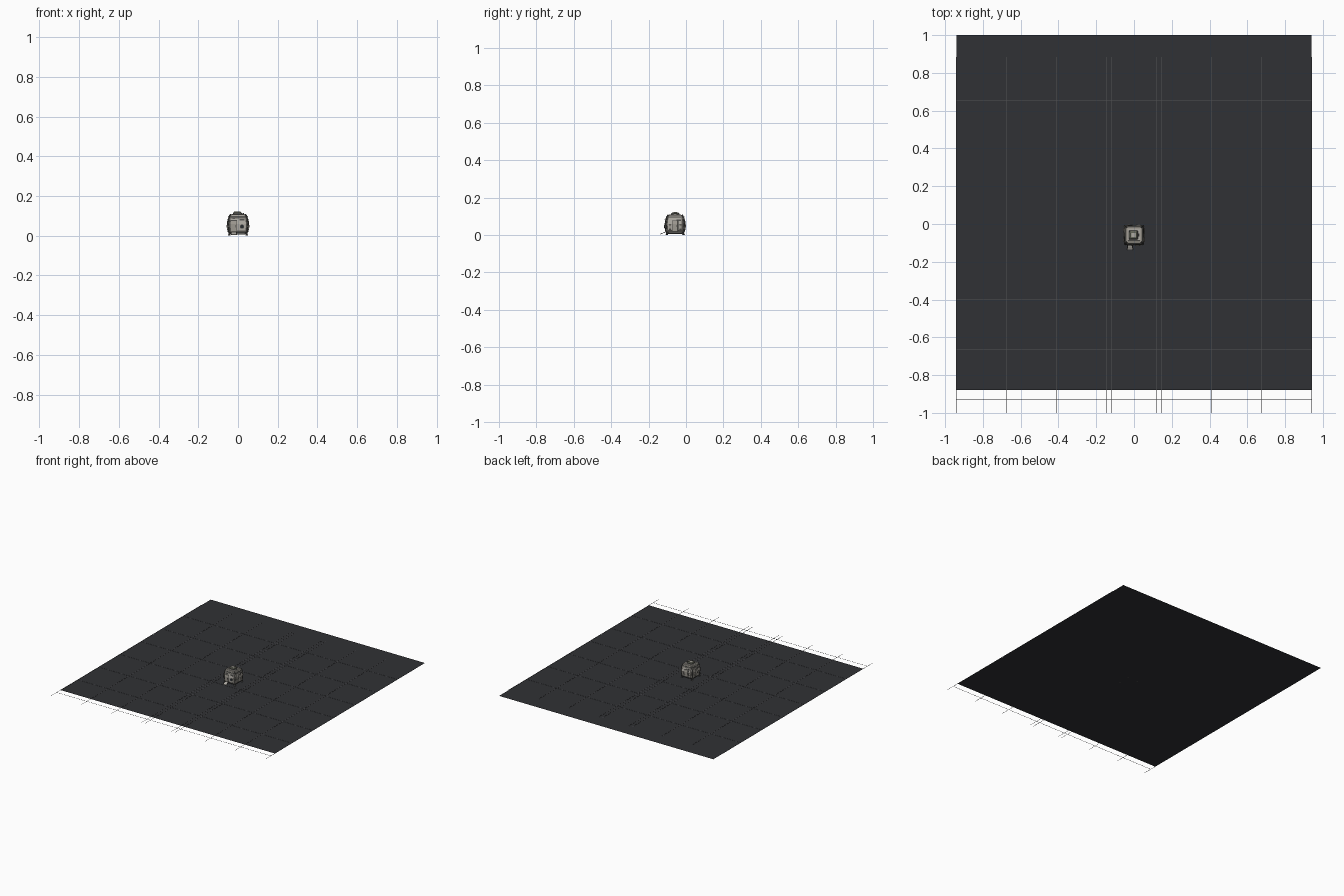
import bpy, bmesh
from math import pi
from mathutils import Vector, Matrix

if "Cube" in bpy.data.objects:
    bpy.data.objects.remove(bpy.data.objects["Cube"])

CY = -0.058          # centre of the cabin and of the floor lines in y
PROFILE = [(0.010, 0.044), (0.020, 0.050), (0.058, 0.053), (0.096, 0.048), (0.107, 0.042)]


def material(name, rgb):
    m = bpy.data.materials.new(name)
    m.diffuse_color = (*rgb, 1)
    m.use_nodes = True
    m.node_tree.nodes["Principled BSDF"].inputs["Base Color"].default_value = m.diffuse_color
    return m


FLOOR = material("floor_dark", (0.03, 0.031, 0.035))
LINE = material("line_grey", (0.09, 0.09, 0.095))
WALL = material("wall_beige", (0.36, 0.34, 0.30))
PANEL = material("panel_light", (0.43, 0.41, 0.37))
TRIM = material("trim_dark", (0.08, 0.08, 0.075))
GLASS = material("glass_dark", (0.02, 0.025, 0.03))
OLIVE = material("hatch_olive", (0.22, 0.23, 0.17))


def finish(name, bm, mat, bevel=0.0):
    bmesh.ops.recalc_face_normals(bm, faces=bm.faces)
    me = bpy.data.meshes.new(name)
    bm.to_mesh(me)
    bm.free()
    me.materials.append(mat)
    ob = bpy.data.objects.new(name, me)
    bpy.context.collection.objects.link(ob)
    if bevel:
        b = ob.modifiers.new("bevel", "BEVEL")
        b.width, b.segments, b.limit_method = bevel, 1, "ANGLE"
    return ob


def turn(k):
    return Matrix.Translation((0, CY, 0)) @ Matrix.Rotation(k * pi / 2, 4, "Z")


def loft(name, rings, mat, bevel=0.0, m=Matrix()):
    bm = bmesh.new()
    rows = [[bm.verts.new(m @ Vector(p)) for p in r] for r in rings]
    n = len(rows[0])
    for a, b in zip(rows, rows[1:]):
        for i in range(n):
            bm.faces.new((a[i], a[(i + 1) % n], b[(i + 1) % n], b[i]))
    bm.faces.new(rows[0])
    bm.faces.new(rows[-1])
    return finish(name, bm, mat, bevel)


def box(name, c, s, mat, bevel=0.0, m=Matrix()):
    bm = bmesh.new()
    bmesh.ops.create_cube(bm, size=1, matrix=m @ Matrix.Translation(c) @ Matrix.Diagonal((*s, 1)))
    return finish(name, bm, mat, bevel)


def rod(name, p, q, r, mat, sides=8, m=Matrix(), r2=None):
    p, q = m @ Vector(p), m @ Vector(q)
    bm = bmesh.new()
    rot = (q - p).to_track_quat("Z", "Y").to_matrix().to_4x4()
    bmesh.ops.create_cone(bm, cap_ends=True, segments=sides, radius1=r,
                          radius2=r if r2 is None else r2, depth=(q - p).length,
                          matrix=Matrix.Translation((p + q) / 2) @ rot)
    return finish(name, bm, mat)


def wall(z):
    for (z0, h0), (z1, h1) in zip(PROFILE, PROFILE[1:]):
        if z <= z1:
            return h0 + (h1 - h0) * (z - z0) / (z1 - z0)
    return PROFILE[-1][1]


def patch(name, x0, x1, z0, z1, d, mat, k, bevel=0.0):
    # raised plate that follows the slope of side k
    zs = [z0] + [z for z, h in PROFILE if z0 < z < z1] + [z1]
    rings = [[(x0, -wall(z) + 0.003, z), (x1, -wall(z) + 0.003, z),
              (x1, -wall(z) - d, z), (x0, -wall(z) - d, z)] for z in zs]
    return loft(name, rings, mat, bevel, turn(k))


def octagon(h, c, z):
    return [(h, -h + c, z), (h, h - c, z), (h - c, h, z), (-h + c, h, z),
            (-h, h - c, z), (-h, -h + c, z), (-h + c, -h, z), (h - c, -h, z)]


# floor sheet and thin lines
bm = bmesh.new()
bmesh.ops.create_grid(bm, x_segments=1, y_segments=1, size=0.5,
                      matrix=Matrix.Translation((0, 0.06, 0)) @ Matrix.Diagonal((1.88, 1.88, 1, 1)))
for f in bm.faces:
    f.normal_update()
finish("floor", bm, FLOOR)
for i in range(5):
    for s in (-1, 1):
        box("floor_line_long", (s * (0.9405 - 0.2645 * i), CY, 0.001), (0.002, 1.884, 0.001), LINE)
for i in range(7):
    box("floor_line_cross", (0, 0.656 - 0.2645 * i, 0.001), (1.882, 0.002, 0.001), LINE)

# cabin shell, roof and base
loft("cabin_shell", [octagon(h, 0.010, z) for z, h in PROFILE], WALL, 0, turn(0))
box("base_frame", (0, 0, 0.010), (0.084, 0.084, 0.008), TRIM, 0.001, turn(0))
box("roof_plate", (0, 0, 0.108), (0.064, 0.064, 0.005), PANEL, 0.0015, turn(0))

# the four sides repeat the frame, corner post, foot and panels
for k in range(4):
    M = turn(k)
    posts = [(h - 0.005, -h + 0.005, z) for z, h in PROFILE]
    for p, q in zip(posts, posts[1:]):
        rod("corner_post", p, q, 0.0045, TRIM, 6, M)
    rod("leg", (0.042, -0.042, 0.014), (0.045, -0.045, 0.003), 0.005, TRIM, 8, M)
    rod("foot", (0.045, -0.045, 0.0), (0.045, -0.045, 0.004), 0.008, TRIM, 10, M, 0.006)
    patch("lower_rail", -0.041, 0.041, 0.013, 0.018, 0.002, TRIM, k)
    patch("upper_rail", -0.039, 0.039, 0.095, 0.100, 0.002, TRIM, k)
    patch("side_panel", -0.038, 0.038, 0.022, 0.091, 0.0015, PANEL, k, 0.001)
    patch("vent", 0.008, 0.032, 0.076, 0.084, 0.003, TRIM, k)
    # door or service panel inside a dark frame
    x = -0.021 if k == 0 else 0.0
    patch("door_frame", x - 0.017, x + 0.017, 0.018, 0.078, 0.0025, TRIM, k)
    patch("door", x - 0.014, x + 0.014, 0.021, 0.075, 0.0035, WALL, k, 0.001)
    patch("door_handle", x + 0.008, x + 0.011, 0.042, 0.053, 0.0055, TRIM, k)
    if k:
        for s in (-1, 1):
            patch("side_box", s * 0.028 - 0.006, s * 0.028 + 0.006, 0.03, 0.055, 0.005, WALL, k, 0.001)

# round window and small lamp on the front
M = turn(0)
rod("window_rim", (0.020, -0.048, 0.046), (0.020, -0.058, 0.046), 0.011, TRIM, 16, M)
rod("window_glass", (0.020, -0.050, 0.046), (0.020, -0.0585, 0.046), 0.008, GLASS, 16, M)
box("lamp", (-0.021, -0.053, 0.085), (0.012, 0.006, 0.004), TRIM, 0, M)

# roof hatch with rim, lid and fittings
box("hatch_rim", (-0.003, 0, 0.112), (0.046, 0.046, 0.006), TRIM, 0.001, M)
loft("hatch_lid", [octagon(0.020, 0.005, 0.112), octagon(0.020, 0.005, 0.117),
                   octagon(0.016, 0.004, 0.121)], OLIVE, 0, Matrix.Translation((-0.003, CY, 0)))
box("hatch_plate", (-0.003, 0, 0.1215), (0.020, 0.020, 0.002), PANEL, 0, M)
box("roof_unit", (0.026, 0, 0.112), (0.008, 0.018, 0.006), TRIM, 0.001, M)

# entry ramp with side edges and a widened tip
ramp = [[(-0.021 + s * w, y, z + t) for s, t in ((-1, 0), (1, 0), (1, 0.003), (-1, 0.003))]
        for y, z, w in ((-0.048, 0.016, 0.011), (-0.064, 0.010, 0.011), (-0.078, 0.003, 0.014))]
loft("ramp", ramp, PANEL, 0, M)
for s in (-1, 1):
    rod("ramp_edge", (-0.021 + s * 0.011, -0.050, 0.018), (-0.021 + s * 0.014, -0.078, 0.005), 0.0015, TRIM, 6, M)
